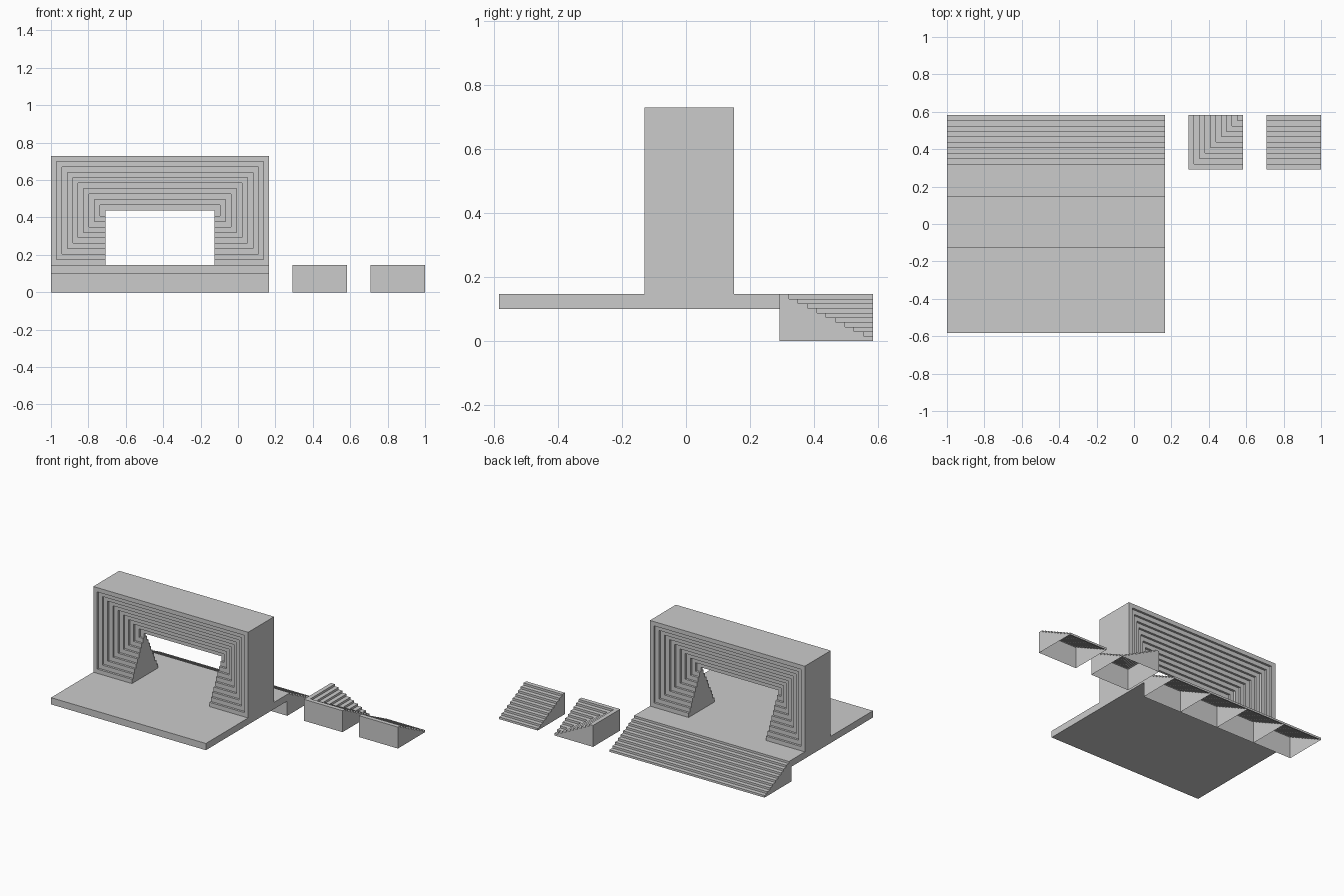
import bpy, bmesh
from mathutils import Matrix

if "Cube" in bpy.data.objects:
    bpy.data.objects.remove(bpy.data.objects["Cube"])

U = 7 / 24          # module width
H = U / 2           # module height
N = 10              # steps per module
Y0, Y1 = U, 2 * U   # stair extents in y


def stepped_shell(name, path, matrix):
    """Open-backed shell: path(d) is offset inwards while its height drops in N steps."""
    bm = bmesh.new()

    def ring(d, h):
        return [bm.verts.new((u, v, h)) for u, v in path(d)]

    rings = [ring(0, 0)]
    for i in range(N):
        h = H * (N - i) / N
        rings += [ring(U * i / N, h), ring(U * (i + 1) / N, h)]
    rings.append(ring(U, 0))
    # outer wall, treads, risers
    for a, b in zip(rings, rings[1:]):
        for j in range(len(a) - 1):
            bm.faces.new((a[j], a[j + 1], b[j + 1], b[j]))
    # side walls with the step profile
    for end in (0, -1):
        bm.faces.new([r[end] for r in rings])
    bmesh.ops.remove_doubles(bm, verts=bm.verts, dist=1e-5)
    bmesh.ops.dissolve_degenerate(bm, edges=bm.edges, dist=1e-5)
    bm.transform(matrix)
    bmesh.ops.recalc_face_normals(bm, faces=bm.faces)
    me = bpy.data.meshes.new(name)
    bm.to_mesh(me)
    bm.free()
    ob = bpy.data.objects.new(name, me)
    bpy.context.collection.objects.link(ob)
    return ob


def straight(x):
    return lambda d: [(x, Y0 + d), (x + U, Y0 + d)]


def corner(x):
    return lambda d: [(x + d, Y1), (x + d, Y0 + d), (x + U, Y0 + d)]


def portal(d):
    l, r, b, t = -1, -1 + 4 * U, H, H + 2 * U
    return [(l + U, b + d), (l + d, b + d), (l + d, t - d),
            (r - d, t - d), (r - d, b + d), (r - U, b + d)]


# Floor slab
bpy.ops.mesh.primitive_cube_add(size=1, location=(-1 + 2 * U, -U / 2, (0.1 + H) / 2))
slab = bpy.context.object
slab.name = "floor_slab"
slab.scale = (4 * U, 3 * U, H - 0.1)

# Wide stair along the back of the slab, and two loose stair modules
for k in range(4):
    stepped_shell(f"wide_stair_{k + 1}", straight(-1 + k * U), Matrix())
stepped_shell("corner_stair", corner(1 - 2 * U - 0.125), Matrix())
stepped_shell("single_stair", straight(1 - U), Matrix())

# Stepped portal: front and back shells overlapping at the middle
for name, side, y in (("portal_front", -1, -0.129 + H), ("portal_back", 1, 0.15 - H)):
    stepped_shell(name, portal, Matrix(((1, 0, 0, 0), (0, 0, side, y),
                                        (0, 1, 0, 0), (0, 0, 0, 1))))
